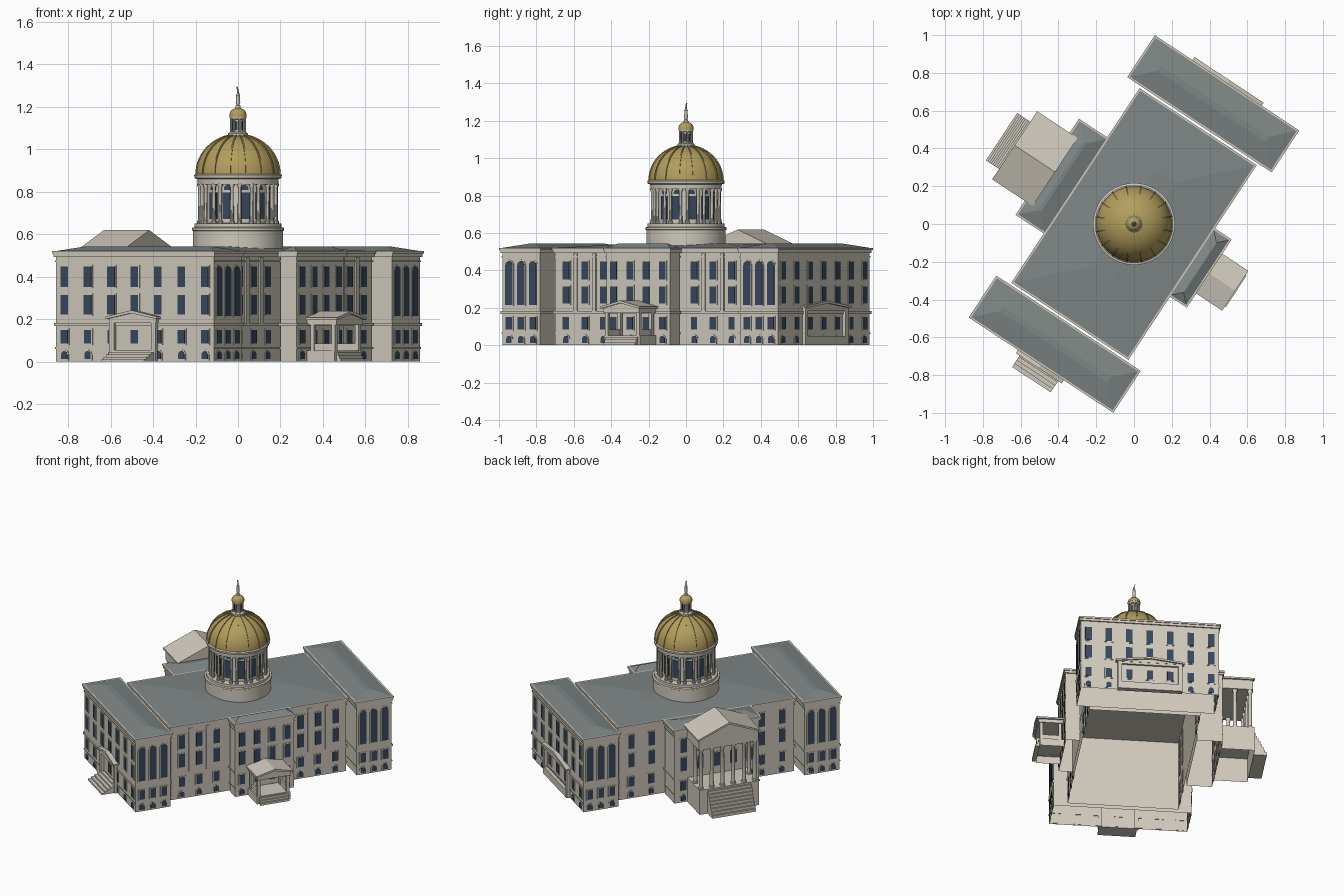
import bpy, bmesh, math
from mathutils import Matrix, Vector

if "Cube" in bpy.data.objects:
    bpy.data.objects.remove(bpy.data.objects["Cube"])

TURN = math.radians(-33.4)          # whole building is turned on the plan
PI = math.pi

def mat(name, col):
    m = bpy.data.materials.new(name)
    m.diffuse_color = (*col, 1)
    m.use_nodes = True
    m.node_tree.nodes["Principled BSDF"].inputs["Base Color"].default_value = m.diffuse_color
    return m

STONE = mat("stone", (0.63, 0.59, 0.51))
ROOF = mat("roof_metal", (0.21, 0.24, 0.235))
GOLD = mat("gilding", (0.45, 0.34, 0.11))
GLASS = mat("glass", (0.04, 0.065, 0.11))
parts = {}

def part(name, material, smooth=False):
    if name not in parts:
        parts[name] = (bmesh.new(), material, smooth)
    return parts[name][0]

def prism(bm, pts, M, d0, d1):
    """Extrude a (along, height) outline outwards from a wall frame."""
    rings = [[bm.verts.new(M @ Vector((a, -d, z))) for a, z in pts] for d in (d0, d1)]
    n = len(pts)
    bm.faces.new(rings[0][::-1])
    bm.faces.new(rings[1])
    for i in range(n):
        j = (i + 1) % n
        bm.faces.new((rings[0][i], rings[0][j], rings[1][j], rings[1][i]))

def box(bm, x0, x1, y0, y1, z0, z1, top=True, bottom=True, inset=0):
    def ring(z, i):
        return [bm.verts.new((x, y, z)) for x, y in
                ((x0 + i, y0 + i), (x1 - i, y0 + i), (x1 - i, y1 - i), (x0 + i, y1 - i))]
    lo, hi = ring(z0, 0), ring(z1, inset)
    for i in range(4):
        j = (i + 1) % 4
        bm.faces.new((lo[i], lo[j], hi[j], hi[i]))
    if top:
        bm.faces.new(hi)
    if bottom:
        bm.faces.new(lo[::-1])

def lathe(bm, profile, cx=0, cy=0, seg=48):
    rings = [[bm.verts.new((cx + r * math.cos(2 * PI * k / seg), cy + r * math.sin(2 * PI * k / seg), z))
              for k in range(seg)] for r, z in profile]
    for a, b in zip(rings, rings[1:]):
        for i in range(seg):
            j = (i + 1) % seg
            bm.faces.new((a[i], a[j], b[j], b[i]))
    bm.faces.new(rings[-1])

def wall(side, dist):               # side 0 south, 1 east, 2 north, 3 west
    return Matrix.Rotation(side * PI / 2, 4, 'Z') @ Matrix.Translation((0, -dist, 0))

def outline(a, z, w, h, arched):
    r = w / 2
    if not arched:
        return [(a - r, z), (a + r, z), (a + r, z + h), (a - r, z + h)]
    arc = [(a + r * math.cos(t * PI / 8), z + h - r + r * math.sin(t * PI / 8)) for t in range(9)]
    return [(a - r, z), (a + r, z)] + arc

def window(M, a, z, w, h, arched=False):
    prism(part("window_frames", STONE), outline(a, z - .006, w + .014, h + .013, arched), M, -.004, .003)
    prism(part("window_panes", GLASS), outline(a, z, w, h, arched), M, -.002, .005)

def bays(M, places, tall=False):
    for a in places:
        window(M, a, .012, .034, .038, True)
        window(M, a, .085, .04, .065)
        if tall:
            window(M, a, .215, .046, .235, True)
        else:
            window(M, a, .222, .042, .092)
            window(M, a, .352, .042, .095)

def block(name, x0, x1, y0, y1):
    """Open-bottomed wall shell with string courses, cornice and hip roof."""
    bm, o = part(name + "_walls", STONE), .013
    box(bm, x0 + o, x1 - o, y0 + o, y1 - o, 0, .5, top=False, bottom=False)
    for z, t, g in ((.06, .008, .009), (.168, .014, .006), (.468, .008, .009)):
        box(bm, x0 + g, x1 - g, y0 + g, y1 - g, z, z + t, top=False, bottom=False)
    box(bm, x0 + .005, x1 - .005, y0 + .005, y1 - .005, .492, .508)
    box(bm, x0, x1, y0, y1, .508, .52)
    w = min(x1 - x0, y1 - y0)
    box(part(name + "_roof", ROOF), x0 + .01, x1 - .01, y0 + .01, y1 - .01, .52, .543, bottom=False, inset=w * .4)

# main body, two cross wings and the two projecting bays
block("main", -.371, .371, -.617, .617)
block("south_wing", -.458, .458, -.895, -.629)
block("north_wing", -.458, .458, .629, .895)
block("east_bay", .36, .477, -.216, .216)
block("west_bay", -.55, -.36, -.305, .305)

# windows
o = .013
row7 = [-.396 + .132 * i for i in range(7)]
bays(wall(0, .895 - o), row7)
bays(wall(2, .895 - o), row7)
for side in (1, 3):
    for c in (-.762, .762):
        bays(wall(side, .458 - o), [c - .076, c, c + .076], tall=True)
bays(wall(1, .371 - o), [s * v for s in (-1, 1) for v in (.29, .41, .53)])
bays(wall(3, .371 - o), [s * v for s in (-1, 1) for v in (.38, .52)])
bays(wall(1, .477 - o), [-.156, -.052, .052, .156])
bays(wall(3, .55 - o), [-.23, -.115, 0, .115, .23])

# shallow raised strips on the east wall
for s in (-1, 1):
    for v in (.35, .47):
        box(part("east_pilasters", STONE), .35, .366, s * v - .012, s * v + .012, .182, .49)

def steps(name, side, half, near, far, top, n):
    M, bm = wall(side, 0), part(name, STONE)
    for i in range(n):
        z1 = top * (n - i) / n
        prism(bm, [(-half, 0), (half, 0), (half, z1), (-half, z1)], M,
              near + (far - near) * i / n, near + (far - near) * (i + 1) / n)

def gable(name, side, half, d0, d1, z0, eave, apex):
    """Entablature with a pitched roof above."""
    M, bm = wall(side, 0), part(name, STONE)
    h = half - .012
    prism(bm, [(-h, z0), (h, z0), (h, eave), (-h, eave)], M, d0, d1 - .012)
    prism(bm, [(-half, eave), (half, eave), (half, eave + .01), (0, apex), (-half, eave + .01)], M, d0, d1 - .01)
    prism(bm, [(-half, eave), (-half, eave + .012), (0, apex + .002), (half, eave + .012), (half, eave),
               (0, apex - .012)], M, d0, d1)

def slab(name, side, a0, a1, d0, d1, z0, z1):
    prism(part(name, STONE), [(a0, z0), (a1, z0), (a1, z1), (a0, z1)], wall(side, 0), d0, d1)

# west portico: podium, stair, six columns, pediment
box(part("west_podium", STONE), -.755, -.54, -.205, .205, 0, .172, bottom=False)
steps("west_stair", 3, .15, .755, .84, .16, 8)
gable("west_pediment", 3, .216, .50, .757, .45, .518, .617)
spots = [(-.728, -.185 + .074 * i) for i in range(6)] + [(-.63, -.185), (-.63, .185)]
for x, y in spots:
    lathe(part("west_columns", STONE, True), [(.018, .172), (.018, .182), (.0135, .185), (.0115, .43),
                                              (.017, .44), (.017, .452)], x, y, 14)

# east porch
box(part("east_porch_base", STONE), .46, .62, -.115, .115, 0, .052, bottom=False)
steps("east_porch_steps", 1, .1, .62, .648, .045, 3)
gable("east_porch_roof", 1, .126, .46, .642, .172, .195, .237)
for s in (-1, 1):
    for d in (.49, .61):
        slab("east_porch_posts", 1, s * .1 - .01, s * .1 + .01, d - .01, d + .01, .05, .175)
    slab("east_porch_rails", 1, s * .1 - .006, s * .1 + .006, .48, .61, .05, .085)

# south doorway with steps, north doorway
steps("south_steps", 0, .122, .88, .987, .055, 5)
gable("south_door_hood", 0, .145, .87, .915, .182, .2, .24)
gable("north_door_hood", 2, .22, .87, .914, .182, .198, .236)
for s in (-1, 1):
    slab("south_door_posts", 0, s * .118 - .013, s * .118 + .013, .87, .903, 0, .185)
    slab("north_door_posts", 2, s * .195 - .013, s * .195 + .013, .87, .902, 0, .185)
slab("north_door_base", 2, -.2, .2, .87, .905, 0, .05)

# drum of the dome
lathe(part("drum_base", STONE, True), [(.212, .51), (.212, .615), (.217, .618), (.217, .63), (.205, .633),
                                       (.205, .65), (.155, .652), (.155, .85)])
lathe(part("drum_cornice", STONE, True), [(.15, .835), (.19, .835), (.192, .86), (.205, .864), (.207, .878),
                                          (.2, .884), (.1, .885)])
for k in range(12):
    M = Matrix.Rotation((k + .5) * PI / 6, 4, 'Z') @ Matrix.Translation((0, -.152, 0))
    prism(part("drum_panes", GLASS), outline(0, .672, .05, .125, False), M, -.004, .006)
    prism(part("drum_panes", GLASS), outline(0, .808, .034, .025, True), M, -.004, .006)
    for da in (-.1, .1):
        t = k * PI / 6 + da
        lathe(part("drum_columns", STONE, True), [(.012, .65), (.012, .662), (.009, .665), (.008, .82), (.012, .828),
              (.012, .838)], .18 * math.sin(t), -.18 * math.cos(t), 10)

# gilded dome with ribs
arc = [(math.cos(t * PI / 32), math.sin(t * PI / 32)) for t in range(15)]
lathe(part("dome", GOLD, True), [(.199 * c, .882 + .186 * s) for c, s in arc], seg=64)
for k in range(16):
    M = Matrix.Rotation(k * PI / 8, 4, 'Z')
    rib = [(.204 * c, .882 + .191 * s) for c, s in arc] + [(.192 * c, .882 + .18 * s) for c, s in arc[::-1]]
    prism(part("dome_ribs", GOLD), rib, M, -.0035, .0035)

# lantern, cap and finial figure
lathe(part("lantern", STONE, True), [(.046, 1.06), (.046, 1.075), (.04, 1.08), (.026, 1.082), (.026, 1.14),
                                     (.038, 1.143), (.04, 1.153), (.02, 1.154)], seg=24)
for k in range(8):
    t = k * PI / 4
    lathe(part("lantern_posts", STONE, True), [(.0055, 1.08), (.005, 1.143)],
          .034 * math.cos(t), .034 * math.sin(t), 8)
    prism(part("lantern_panes", GLASS), outline(0, 1.09, .014, .045, True),
          Matrix.Rotation(t, 4, 'Z') @ Matrix.Translation((0, -.025, 0)), -.002, .003)
lathe(part("lantern_cap", GOLD, True), [(.041, 1.153), (.041, 1.163), (.036, 1.177), (.025, 1.188), (.01, 1.195)], seg=24)
lathe(part("finial_figure", STONE, True), [(.013, 1.192), (.011, 1.205), (.007, 1.208), (.011, 1.22), (.008, 1.245),
      (.01, 1.255), (.004, 1.264), (.006, 1.27), (.003, 1.277)], seg=12)
prism(part("finial_arm", STONE), [(.004, 1.25), (.009, 1.25), (-.004, 1.296), (-.008, 1.294)], Matrix(), -.003, .003)

# turn every part into an object
for name, (bm, material, smooth) in parts.items():
    bmesh.ops.recalc_face_normals(bm, faces=bm.faces)
    me = bpy.data.meshes.new(name)
    bm.to_mesh(me)
    bm.free()
    me.materials.append(material)
    if smooth:
        me.shade_smooth()
        me.set_sharp_from_angle(angle=math.radians(35))
    ob = bpy.data.objects.new(name, me)
    ob.rotation_euler.z = TURN
    bpy.context.collection.objects.link(ob)
